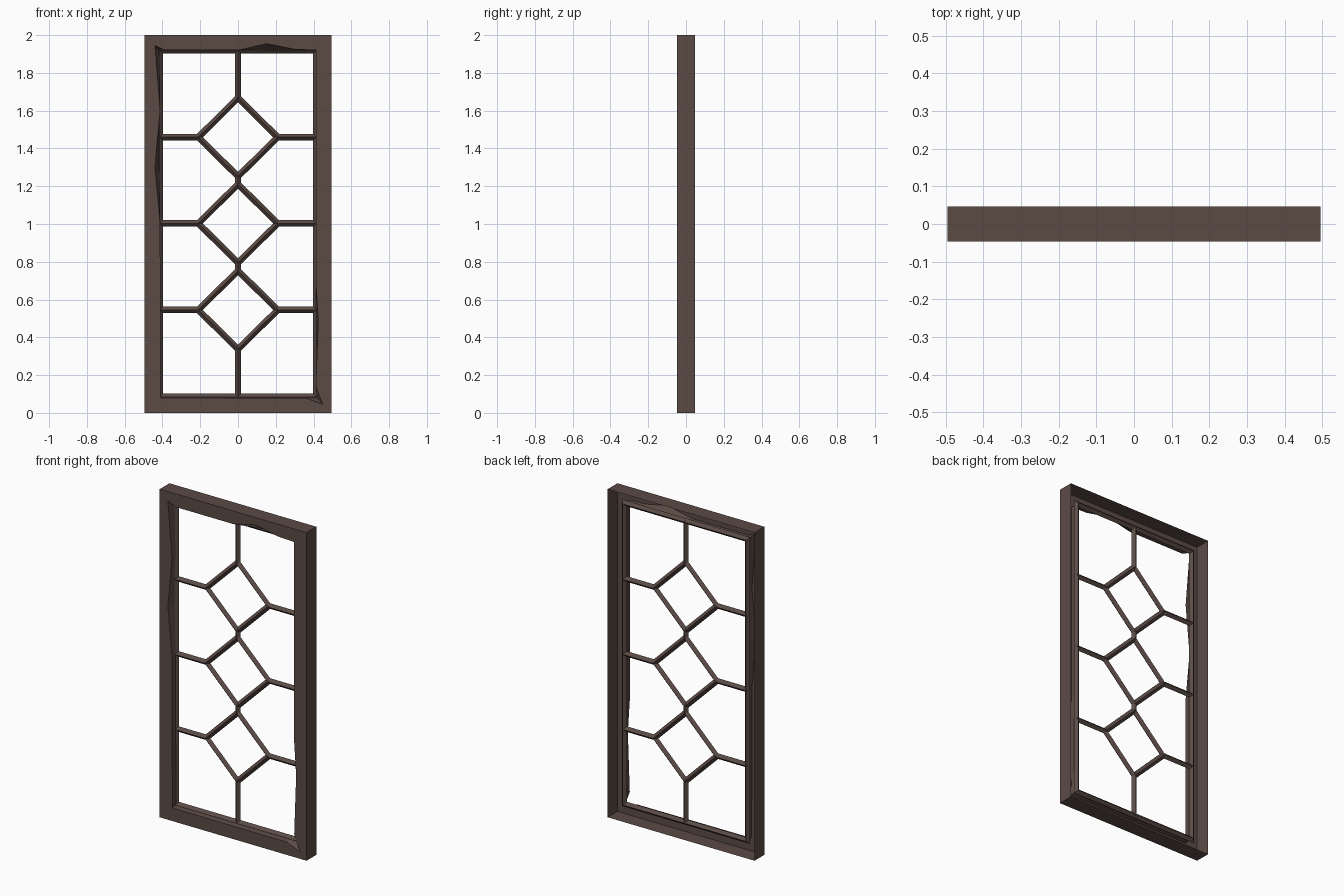
import bpy, bmesh
from mathutils import Vector, Matrix

cube = bpy.data.objects.get("Cube")
if cube:
    bpy.data.objects.remove(cube, do_unlink=True)

wood = bpy.data.materials.new("dark_brown_wood")
wood.use_nodes = True
wood.diffuse_color = (0.105, 0.07, 0.06, 1)
wood.node_tree.nodes["Principled BSDF"].inputs["Base Color"].default_value = wood.diffuse_color

W, H, D = 0.495, 2.0, 0.047      # half width, height, half depth
R = 0.017                        # half thickness of the bars
LIP_X, LIP_LOW, LIP_HIGH = 0.415, 0.085, 1.92


def finish(name, bm):
    mesh = bpy.data.meshes.new(name)
    bm.to_mesh(mesh)
    bm.free()
    mesh.materials.append(wood)
    obj = bpy.data.objects.new(name, mesh)
    bpy.context.collection.objects.link(obj)
    return obj


def rectangle(bm, x, low, high, y):
    return [bm.verts.new((a, y, b)) for a, b in ((-x, low), (-x, high), (x, high), (x, low))]


def bridge(bm, a, b):
    for i in range(len(a)):
        j = (i + 1) % len(a)
        bm.faces.new((a[i], a[j], b[j], b[i]))


def loop_edges(bm, verts):
    return [bm.edges.get((v, w)) or bm.edges.new((v, w))
            for v, w in zip(verts, verts[1:] + verts[:1])]


# Outer frame: open-backed casing with a worn inner edge on its front face
bm = bmesh.new()
front = rectangle(bm, W, 0, H, -D)
bridge(bm, front, rectangle(bm, W, 0, H, D))
worn = [(-0.41, 0.08), (-0.412, 1.0), (-0.44, 1.3), (-0.412, 1.6), (-0.44, 1.945),
        (-0.39, 1.92), (0, 1.92), (0.15, 1.955), (0.3, 1.925), (0.412, 1.92),
        (0.412, 0.7), (0.425, 0.5), (0.412, 0.14), (0.45, 0.045), (0.36, 0.078)]
inner = [bm.verts.new((x, -D, z)) for x, z in worn]
bmesh.ops.triangle_fill(bm, use_beauty=True,
                        edges=loop_edges(bm, front) + loop_edges(bm, inner))
# Inner reveal running back from the worn edge to the lip
reveal = [bm.verts.new((max(-LIP_X, min(LIP_X, x)), -R / 2,
                        max(LIP_LOW, min(LIP_HIGH, z)))) for x, z in worn]
bridge(bm, inner, reveal)
bmesh.ops.recalc_face_normals(bm, faces=bm.faces)
outward = sum(f.normal.y for f in bm.faces if abs(f.normal.y) > 0.99)
if outward > 0:
    bmesh.ops.reverse_faces(bm, faces=bm.faces)
finish("outer_frame", bm)

# Inner lip: diamond-section bead around the opening
bm = bmesh.new()
rings = [rectangle(bm, LIP_X + dx, LIP_LOW - dx, LIP_HIGH + dx, dy)
         for dx, dy in ((-R, 0), (0, -R), (R, 0), (0, R))]
for i in range(4):
    bridge(bm, rings[i], rings[(i + 1) % 4])
bmesh.ops.recalc_face_normals(bm, faces=bm.faces)
finish("inner_lip", bm)


# Glazing bars: diamond-section prisms
def bar(name, a, b):
    start, end = Vector((a[0], 0, a[1])), Vector((b[0], 0, b[1]))
    along = (end - start).normalized()
    depth = Vector((0, 1, 0))
    matrix = Matrix((depth.cross(along), depth, along)).transposed().to_4x4()
    matrix.translation = (start + end) / 2
    bm = bmesh.new()
    bmesh.ops.create_cone(bm, cap_ends=True, segments=4, radius1=R, radius2=R,
                          depth=(end - start).length + R * 0.6, matrix=matrix)
    finish(name, bm)


half_w, half_h = 0.21, 0.208
centres = (0.545, 1.003, 1.46)
for n, z in enumerate(centres, 1):
    for side, s in (("left", 1), ("right", -1)):
        tip = (s * half_w, z)
        bar(f"diamond_{n}_upper_{side}", tip, (0, z + half_h))
        bar(f"diamond_{n}_lower_{side}", tip, (0, z - half_h))
        bar(f"side_bar_{n}_{side}", tip, (s * LIP_X, z))

# Upright bars joining the diamonds to each other and to the frame
lows = [LIP_LOW] + [z + half_h for z in centres]
highs = [z - half_h for z in centres] + [LIP_HIGH]
for n, (low, high) in enumerate(zip(lows, highs), 1):
    bar(f"upright_bar_{n}", (0, low), (0, high))
